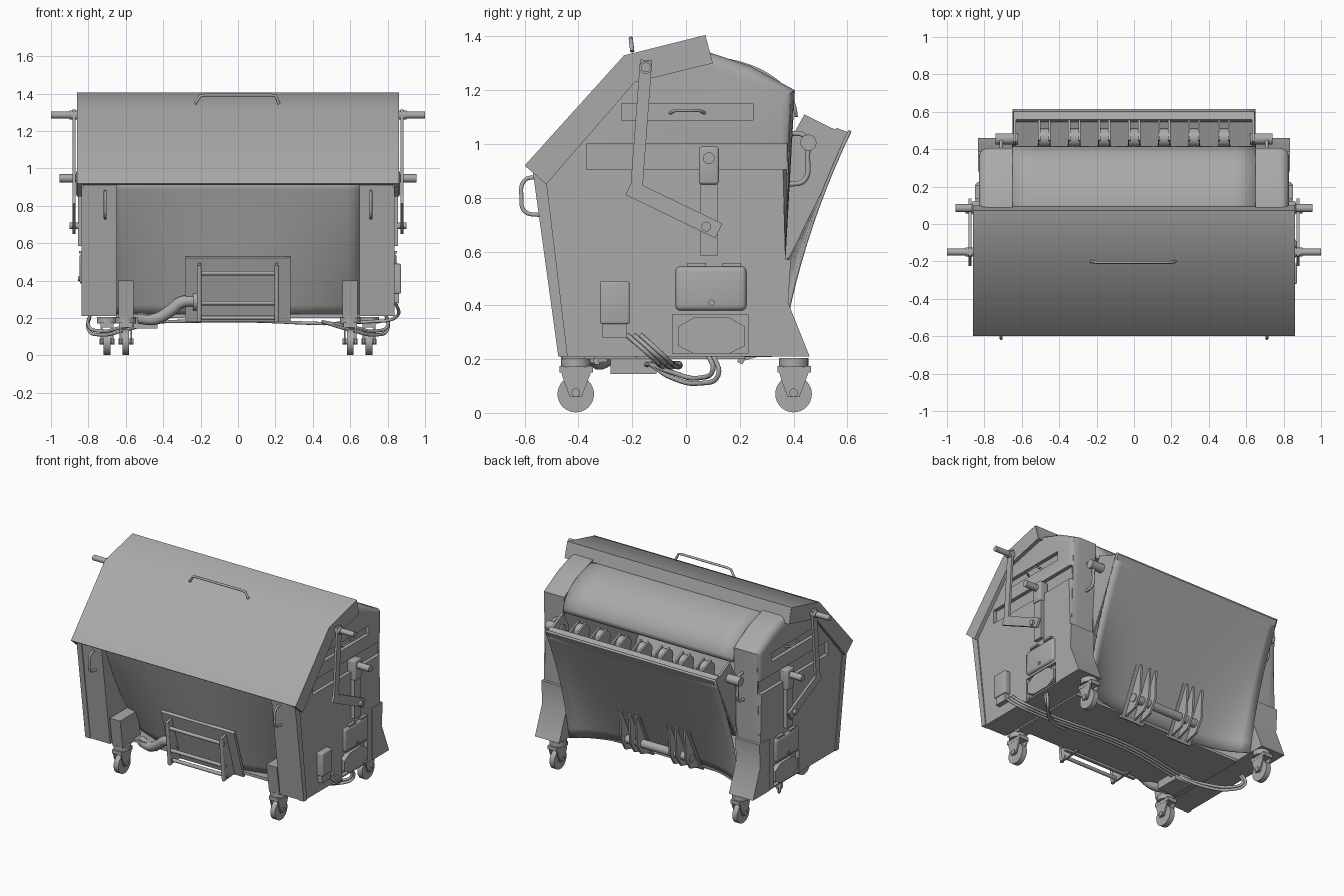
import bpy, bmesh
from math import pi, cos, sin
from mathutils import Vector

cube = bpy.data.objects.get("Cube")
if cube:
    bpy.data.objects.remove(cube)

GREY = bpy.data.materials.new("painted_grey")
GREY.use_nodes = True
COLOUR = (0.4, 0.4, 0.4, 1)
GREY.diffuse_color = COLOUR
GREY.node_tree.nodes["Principled BSDF"].inputs["Base Color"].default_value = COLOUR


def finish(name, bm):
    bmesh.ops.recalc_face_normals(bm, faces=bm.faces)
    me = bpy.data.meshes.new(name)
    bm.to_mesh(me)
    bm.free()
    ob = bpy.data.objects.new(name, me)
    bpy.context.collection.objects.link(ob)
    me.materials.append(GREY)
    return ob


def prism(name, profile, x0, x1, bevel=0, rule=None):
    """Extrude a (y, z) profile along x, optionally rounding chosen edges."""
    bm = bmesh.new()
    a = [bm.verts.new((x0, y, z)) for y, z in profile]
    b = [bm.verts.new((x1, y, z)) for y, z in profile]
    n = len(a)
    bm.faces.new(a)
    bm.faces.new(b[::-1])
    for i in range(n):
        bm.faces.new((a[i], b[i], b[(i + 1) % n], a[(i + 1) % n]))
    if bevel:
        edges = [e for e in bm.edges if rule is None or all(rule(v.co) for v in e.verts)]
        bmesh.ops.bevel(bm, geom=edges, offset=bevel, segments=4, profile=0.5, affect='EDGES')
    return finish(name, bm)


def box(name, x0, x1, y0, y1, z0, z1, bevel=0):
    return prism(name, [(y0, z0), (y1, z0), (y1, z1), (y0, z1)], x0, x1, bevel)


def rod(name, start, end, r, r2=None, sides=24):
    start, end = Vector(start), Vector(end)
    d = end - start
    bm = bmesh.new()
    bmesh.ops.create_cone(bm, cap_ends=True, segments=sides, radius1=r,
                          radius2=r if r2 is None else r2, depth=d.length)
    bmesh.ops.rotate(bm, verts=bm.verts, matrix=d.to_track_quat('Z', 'Y').to_matrix())
    bmesh.ops.translate(bm, verts=bm.verts, vec=(start + end) / 2)
    return finish(name, bm)


def tube(name, points, r, smooth=True):
    cu = bpy.data.curves.new(name, 'CURVE')
    cu.dimensions = '3D'
    cu.bevel_depth, cu.bevel_resolution, cu.resolution_u = r, 3, 6
    cu.use_fill_caps = True
    sp = cu.splines.new('BEZIER' if smooth else 'POLY')
    pts = sp.bezier_points if smooth else sp.points
    pts.add(len(points) - 1)
    for p, co in zip(pts, points):
        if smooth:
            p.co = co
            p.handle_left_type = p.handle_right_type = 'AUTO'
        else:
            p.co = (*co, 1)
    ob = bpy.data.objects.new(name, cu)
    bpy.context.collection.objects.link(ob)
    cu.materials.append(GREY)


def sheet(name, func, nu=24, nv=12):
    """Curved panel from func(u, v), u across and v down."""
    bm = bmesh.new()
    g = [[bm.verts.new(func(i / nu * 2 - 1, j / nv)) for i in range(nu + 1)] for j in range(nv + 1)]
    for j in range(nv):
        for i in range(nu):
            bm.faces.new((g[j][i], g[j][i + 1], g[j + 1][i + 1], g[j + 1][i]))
    ob = finish(name, bm)
    mod = ob.modifiers.new("thickness", 'SOLIDIFY')
    mod.thickness, mod.offset = 0.012, 0
    return ob


def cut(ob, cutters):
    for c in cutters:
        mod = ob.modifiers.new("recess", 'BOOLEAN')
        mod.operation, mod.solver, mod.object = 'DIFFERENCE', 'EXACT', c
        bpy.context.view_layer.objects.active = ob
        bpy.ops.object.modifier_apply(modifier=mod.name)
        bpy.data.objects.remove(c)


def strip(a, b, w):
    """Four-point bar profile between two (y, z) points."""
    a, b = Vector(a), Vector(b)
    d = (b - a).normalized()
    n = Vector((-d.y, d.x)) * w / 2
    a, b = a - d * w / 2, b + d * w / 2
    return [a + n, b + n, b - n, a - n]


# Hopper panels between the end pillars
W = 0.65
sheet("front_panel", lambda u, v: (u * W, -0.54 + 0.2 * v + 0.16 * v ** 1.5 * u * u, 0.95 - 0.74 * v))
sheet("back_panel", lambda u, v: (u * W, 0.61 - 0.4 * v + 0.14 * v ** 2 * u ** 4, 1.05 - 0.84 * v))
box("floor", -W, W, -0.34, 0.22, 0.2, 0.22)
sheet("inner_flap", lambda u, v: (u * W, 0.06 + 0.35 * sin(v * pi / 2), 1.1 + 0.22 * cos(v * pi / 2)), 12)

# Lid with skirts, rear flange and handle
lid_top = [(-0.6, 0.92), (-0.23, 1.33), (0.07, 1.405)]
lid_low = [(0.1, 1.3), (-0.19, 1.23), (-0.52, 0.85)]
lid_inner = [(0.075, 1.392), (-0.225, 1.315), (-0.59, 0.912)]
prism("lid", lid_top + lid_inner, -0.855, 0.855)
prism("lid_rear_flange", [(0.06, 1.402), (0.072, 1.405), (0.1, 1.3), (0.088, 1.297)], -0.855, 0.855)
tube("lid_handle", [(-0.23, -0.2, 1.345), (-0.2, -0.205, 1.388), (-0.17, -0.205, 1.392),
                    (0.17, -0.205, 1.392), (0.2, -0.205, 1.388), (0.22, -0.2, 1.345)], 0.008, False)

pillar = [(-0.47, 0.21), (-0.565, 0.91), (-0.22, 1.3), (0.09, 1.34), (0.24, 1.29),
          (0.405, 1.2), (0.37, 0.57), (0.37, 0.21)]
foot = [(0.28, 0.21), (0.46, 0.21), (0.38, 0.41), (0.39, 0.57), (0.28, 0.57)]
arm = [(-0.15, 1.29), (-0.185, 0.825), (0.095, 0.69)]

for s, side in ((1, "left"), (-1, "right")):
    # End pillar with pressed recesses
    body = prism(side + "_pillar", pillar, s * W, s * 0.83, 0.05,
                 lambda c: abs(c.x) > 0.8 and c.y > 0.05 and c.z > 0.5)
    cut(body, [box("cutter", s * 0.805, s * 0.9, *r) for r in
               ((-0.37, 0.375, 0.905, 1.0), (-0.24, 0.25, 1.09, 1.15), (-0.05, 0.23, 0.22, 0.365))])
    prism(side + "_pillar_foot", foot, s * W, s * 0.835)
    prism(side + "_lid_skirt", lid_top + lid_low, s * 0.835, s * 0.86)
    prism(side + "_front_trim", [(-0.475, 0.21), (-0.57, 0.9), (-0.52, 0.87), (-0.44, 0.21)],
          s * 0.8, s * 0.837)

    # Lid lever arm and pivots
    for i in range(2):
        prism(side + "_lever_arm", strip(arm[i], arm[i + 1], 0.06 if i else 0.045), s * 0.868, s * 0.884)
    rod(side + "_lid_pivot", (s * 0.83, -0.15, 1.285), (s, -0.15, 1.285), 0.018)
    rod(side + "_lid_pivot_collar", (s * 0.85, -0.15, 1.285), (s * 0.9, -0.15, 1.285), 0.024)
    rod(side + "_trunnion", (s * 0.8, 0.085, 0.947), (s * 0.955, 0.085, 0.947), 0.022)
    rod(side + "_lower_pivot", (s * 0.82, 0.075, 0.693), (s * 0.9, 0.075, 0.693), 0.018)
    box(side + "_trunnion_plate", s * 0.8, s * 0.865, 0.048, 0.122, 0.85, 0.99, 0.01)
    box(side + "_trunnion_rail", s * 0.82, s * 0.855, 0.052, 0.118, 0.585, 0.86)

    # Side covers
    box(side + "_upper_cover", s * 0.8, s * 0.848, -0.04, 0.225, 0.38, 0.545, 0.02)
    for y in (0.04, 0.17):
        box(side + "_cover_hinge", s * 0.82, s * 0.85, y - 0.035, y + 0.035, 0.545, 0.557)
    rod(side + "_cover_lock", (s * 0.84, 0.095, 0.41), (s * 0.855, 0.095, 0.41), 0.011)
    prism(side + "_lower_cover", [(-0.03, 0.25), (0.03, 0.22), (0.16, 0.22), (0.22, 0.25), (0.22, 0.32),
                                  (0.16, 0.355), (0.03, 0.355), (-0.03, 0.32)], s * 0.8, s * 0.838)

    # Grab handles
    tube(side + "_side_handle", [(s * 0.8, -0.06, 1.115), (s * 0.84, -0.04, 1.125),
                                 (s * 0.84, 0.05, 1.125), (s * 0.8, 0.07, 1.115)], 0.006, False)
    tube(side + "_front_handle", [(s * 0.71, -0.54, 0.735), (s * 0.71, -0.6, 0.75), (s * 0.71, -0.612, 0.8),
                                  (s * 0.71, -0.6, 0.865), (s * 0.71, -0.55, 0.878)], 0.008)
    tube(side + "_rear_handle", [(s * 0.71, 0.38, 0.85), (s * 0.71, 0.44, 0.865), (s * 0.71, 0.452, 0.95),
                                 (s * 0.71, 0.44, 1.03), (s * 0.71, 0.39, 1.04)], 0.01)
    rod(side + "_comb_pivot", (s * 0.62, 0.455, 1.005), (s * 0.74, 0.455, 1.005), 0.03)

    # Casters with front mounting leg
    prism(side + "_front_leg", [(-0.46, 0.2), (-0.49, 0.4), (-0.3, 0.4), (-0.26, 0.2)], s * 0.56, s * 0.64)
    for x, y, end in ((0.6, -0.41, "front"), (0.7, 0.4, "rear")):
        n = side + "_" + end + "_caster"
        x *= s
        rod(n + "_wheel", (x - 0.018, y, 0.07), (x + 0.018, y, 0.07), 0.068, sides=32)
        rod(n + "_axle", (x - 0.04, y, 0.075), (x + 0.04, y, 0.075), 0.016)
        rod(n + "_swivel", (x, y, 0.17), (x, y, 0.205), 0.055)
        box(n + "_fork_top", x - 0.035, x + 0.035, y - 0.06, y + 0.065, 0.15, 0.175)
        for k in (-1, 1):
            prism(n + "_fork", [(y - 0.06, 0.175), (y + 0.065, 0.175), (y + 0.045, 0.12), (y + 0.022, 0.06),
                                (y - 0.022, 0.06), (y - 0.045, 0.12)], x + k * 0.024, x + k * 0.034)

    # Lift pocket cheeks, front and rear
    prism(side + "_front_cheek", [(-0.43, 0.18), (-0.46, 0.22), (-0.49, 0.48), (-0.42, 0.5), (-0.29, 0.19)],
          s * 0.2, s * 0.215)
    for x in (0.12, 0.17, 0.24):
        prism(side + "_rear_cheek", [(0.2, 0.19), (0.31, 0.22), (0.36, 0.3), (0.37, 0.5), (0.33, 0.5)],
              s * x, s * (x + 0.014))
    prism(side + "_rear_pocket_plate", [(0.19, 0.19), (0.21, 0.18), (0.36, 0.5), (0.34, 0.51)], s * 0.1, s * 0.28)

    # Comb end cheek
    prism(side + "_comb_cheek", [(0.37, 0.57), (0.38, 1.0), (0.44, 1.11), (0.54, 1.06), (0.6, 1.04)],
          s * 0.63, s * 0.645)

# Rear slanted plate edge and comb teeth
prism("comb_plate", [(0.37, 0.57), (0.56, 1.06), (0.613, 1.04), (0.385, 0.58)], -0.643, 0.643)
prism("comb_shelf", [(0.4, 0.96), (0.41, 0.98), (0.56, 1.03), (0.55, 1.0)], -0.64, 0.64)
for i in range(-3, 4):
    for k in (-0.032, 0.022):
        x = i * 0.16 + k
        prism("comb_tooth", [(0.41, 0.97), (0.45, 1.095), (0.56, 1.05), (0.55, 0.98)], x, x + 0.012)
    rod("comb_roller", (i * 0.16 - 0.03, 0.46, 1.03), (i * 0.16 + 0.03, 0.46, 1.03), 0.05)

# Front and rear lift pocket bars
prism("front_pocket_plate", [(-0.34, 0.18), (-0.445, 0.52), (-0.43, 0.53), (-0.32, 0.18)], -0.28, 0.28)
for y, z in ((-0.465, 0.44), (-0.45, 0.28), (-0.42, 0.2)):
    rod("front_lift_bar", (-0.22, y, z), (0.22, y, z), 0.012)
for x in (-0.207, 0.207):
    rod("front_pocket_post", (x, -0.45, 0.18), (x, -0.48, 0.48), 0.013)
rod("rear_lift_bar", (-0.26, 0.3, 0.29), (0.26, 0.3, 0.29), 0.028)

# Control box, valve, drain pipe and hoses
box("control_box", 0.82, 0.872, -0.32, -0.21, 0.33, 0.49, 0.008)
box("control_box_socket", 0.82, 0.862, -0.31, -0.22, 0.28, 0.335)
box("valve_block", -0.56, -0.43, -0.28, -0.11, 0.145, 0.205)
tube("drain_pipe", [(-0.53, -0.3, 0.2), (-0.44, -0.33, 0.195), (-0.36, -0.35, 0.24),
                    (-0.3, -0.36, 0.285), (-0.2, -0.36, 0.29)], 0.032)
rod("drain_flange", (-0.24, -0.36, 0.29), (-0.2, -0.36, 0.29), 0.05)
for k in range(3):
    d = k * 0.025
    tube("hose", [(0.84, -0.22 + d, 0.29), (0.85, -0.13 + d, 0.21), (0.7, -0.1 + d, 0.18),
                  (0, -0.08 + d, 0.185), (-0.45, -0.15 + d, 0.18)], 0.009)
for s in (1, -1):
    for k in range(2):
        d = k * 0.02
        tube("hose_loop", [(s * 0.45, -0.13, 0.18), (s * 0.62, -0.05, 0.13 + d), (s * 0.74, 0.05, 0.11 + d),
                           (s * 0.8, 0.12 - d, 0.14 + d), (s * 0.79, 0.1 - d, 0.22)], 0.009)

# Smooth round parts while keeping edges crisp
bpy.ops.object.select_all(action='DESELECT')
for ob in bpy.context.collection.objects:
    if ob.type == 'MESH' and GREY.name in ob.data.materials:
        ob.select_set(True)
        bpy.context.view_layer.objects.active = ob
bpy.ops.object.shade_smooth_by_angle(angle=0.6)
